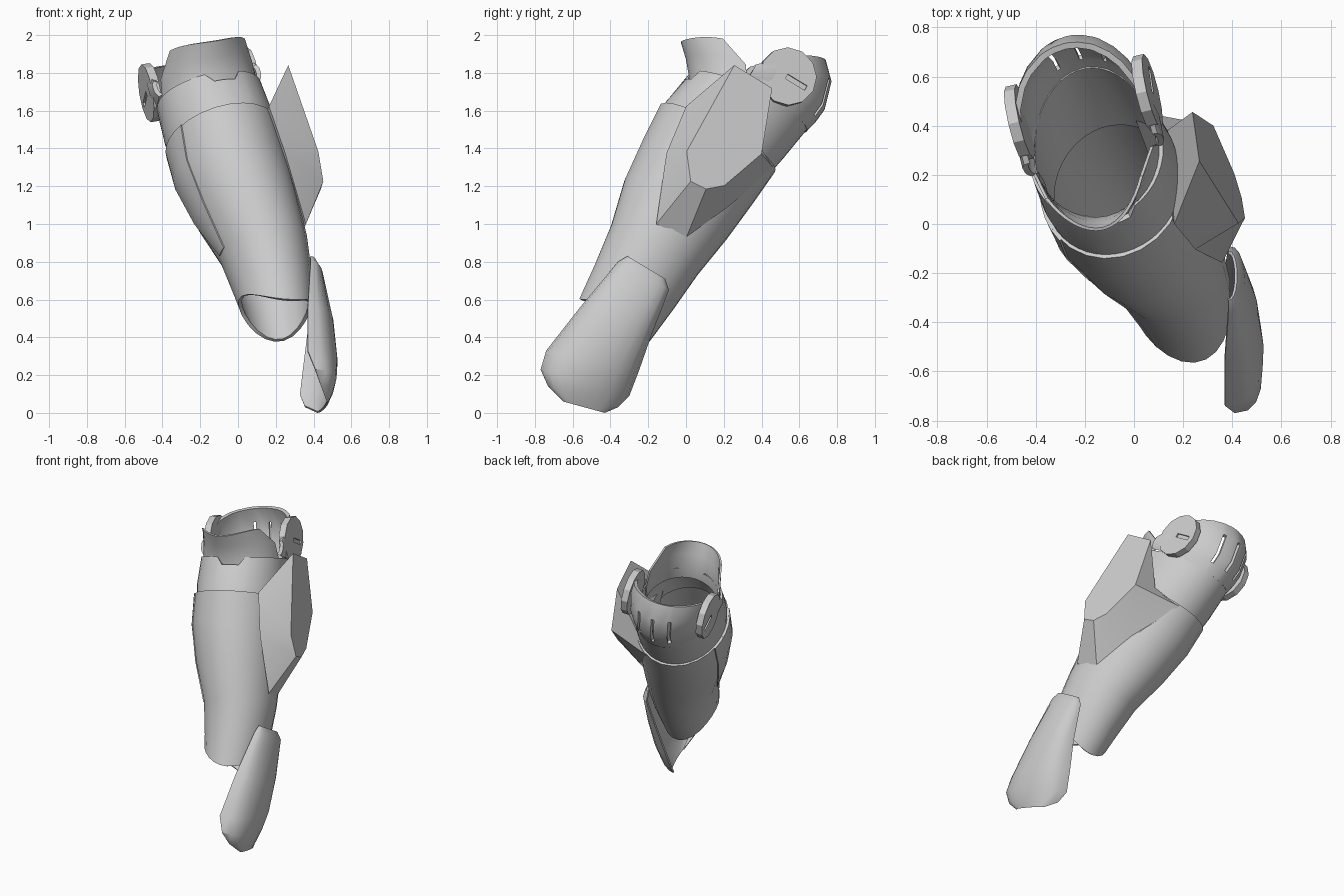
import bpy, bmesh
from math import sin, cos, radians, pi
from mathutils import Vector

cube = bpy.data.objects.get("Cube")
if cube:
    bpy.data.objects.remove(cube, do_unlink=True)

grey = bpy.data.materials.new("armour grey")
grey.use_nodes = True
grey.diffuse_color = (0.6, 0.6, 0.6, 1)
grey.node_tree.nodes["Principled BSDF"].inputs["Base Color"].default_value = (0.6, 0.6, 0.6, 1)

# Arm frame: across, back and along the forearm, starting at the wrist
ALONG = Vector((-0.25, 0.48, 0.845)).normalized()
BACK = ALONG.cross(Vector((0.965, 0.22, 0.14))).normalized()
ACROSS = BACK.cross(ALONG)
WRIST = Vector((0.2, -0.39, 0.49))


def arm(u, v, t):
    return WRIST + ACROSS * u + BACK * v + ALONG * t


def finish(name, bm, thickness=0, angle=35):
    mesh = bpy.data.meshes.new(name)
    bm.to_mesh(mesh)
    bm.free()
    ob = bpy.data.objects.new(name, mesh)
    bpy.context.collection.objects.link(ob)
    mesh.materials.append(grey)
    bpy.ops.object.select_all(action='DESELECT')
    ob.select_set(True)
    bpy.context.view_layer.objects.active = ob
    if thickness:
        mod = ob.modifiers.new("wall", 'SOLIDIFY')
        mod.thickness = thickness
        mod.offset = -1
        bpy.ops.object.modifier_apply(modifier=mod.name)
    bpy.ops.object.shade_smooth_by_angle(angle=radians(angle))
    return ob


def skin(name, rows, closed=False, thickness=0.02, hole=None):
    """Join rows of points into a shell; hole(row, column) leaves a face out."""
    bm = bmesh.new()
    grid = [[bm.verts.new(p) for p in row] for row in rows]
    n = len(rows[0])
    for j in range(len(rows) - 1):
        for i in range(n if closed else n - 1):
            if hole and hole(j, i):
                continue
            k = (i + 1) % n
            bm.faces.new((grid[j][i], grid[j][k], grid[j + 1][k], grid[j + 1][i]))
    return finish(name, bm, thickness)


def ring(degrees, right, left, front, back, t, grow=0):
    """Oval around the arm, with its own reach on each of the four sides."""
    a = radians(degrees)
    u = (right - left) / 2 + cos(a) * ((right + left) / 2 + grow)
    v = sin(a) * ((back if sin(a) > 0 else front) + grow)
    return arm(u, v, t)


# Forearm: reach to right, left, front, back, then distance from the wrist
forearm = [
    (0.21, 0.165, 0.212, 0.226, 0.0),
    (0.255, 0.17, 0.235, 0.25, 0.22),
    (0.285, 0.19, 0.262, 0.27, 0.44),
    (0.295, 0.26, 0.316, 0.315, 0.7),
    (0.3, 0.305, 0.335, 0.345, 0.95),
    (0.3, 0.3, 0.345, 0.363, 1.15),
]


# The wrist rim is cut back at the sides, most on the right
def wrist_cut(d, t):
    c = cos(radians(d))
    return 0.1 * c * c - 0.055 * c if t == 0 else t


skin("forearm_shell", [[ring(d, *s[:4], wrist_cut(d, s[4])) for d in range(0, 360, 15)]
                       for s in forearm], True)

# Thin panel over the right side of the forearm
spans = [(180, 198), (165, 206), (160, 211), (160, 215)]
panel = [[ring(a + (b - a) * i / 5, *s, grow=0.006) for i in range(6)]
         for s, (a, b) in zip(forearm[2:], spans)]
skin("forearm_side_panel", panel, thickness=0.008)


# Collar above the forearm, with a notch at the front of its rim
def collar_top(d):
    if abs(d - 276) < 15:
        return 1.33
    return 1.42 + 0.04 * sin(radians(d))


collar = [(0.285, 0.285, 0.33, 0.335, 0), (0.293, 0.293, 0.325, 0.365, 0.4), (0.28, 0.28, 0.295, 0.402, 1)]
skin("elbow_collar", [[ring(d, *s[:4], 1.09 + s[4] * (collar_top(d) - 1.09))
                       for d in range(0, 360, 8)] for s in collar], True, 0.025)

# Elbow cup with three long slots
slots = (64, 86, 108)
columns = [-8, 8, 24, 40, 52, 64, 68, 78, 86, 90, 100, 108, 112, 128, 140, 156, 172, 188]
cup = [(0.28, 0.402, 0), (0.293, 0.42, 0.2), (0.298, 0.428, 0.4), (0.298, 0.388, 0.78), (0.285, 0.305, 1)]


def cup_height(d, f):
    top = 1.53 + 0.28 * max(0, sin(radians(d))) ** 0.6
    return 1.43 + f * (top - 1.43)


skin("elbow_cup", [[ring(d, w, w, 0.31, b, cup_height(d, f)) for d in columns] for w, b, f in cup],
     thickness=0.025, hole=lambda j, i: j in (1, 2) and columns[i] in slots)

# Raised lip flaring out of the front of the collar, narrower at its top
lip = []
for f in (0, 0.35, 0.7, 1):
    row = []
    for i in range(-8, 9):
        d = 270 + i / 8 * (88 - 36 * f ** 3)
        lean = -sin(radians(d))
        top = 1.6 - 0.1 * lean ** 3
        row.append(ring(d, 0.262, 0.262, 0.255 + 0.16 * f ** 1.5, 0.3, 1.3 + f * (top - 1.3)))
    lip.append(row)
skin("front_lip", lip, thickness=0.012)


# Pivot discs on both sides of the elbow, each with a cut slot
def box_at(name, centre, size):
    bm = bmesh.new()
    bmesh.ops.create_cube(bm, size=1)
    for v in bm.verts:
        v.co = arm(*(c + s * x for c, s, x in zip(centre, size, v.co)))
    bmesh.ops.recalc_face_normals(bm, faces=bm.faces)
    return finish(name, bm)


for name, u, side in (("left_pivot_disc", 0.27, 1), ("right_pivot_disc", -0.27, -1)):
    cutter = box_at("slot_cutter", (u + side * 0.03, 0.19, 1.56), (0.035, 0.12, 0.028))
    cutter.hide_render = True
    bm = bmesh.new()
    bmesh.ops.create_cone(bm, cap_ends=True, segments=12, radius1=0.155, radius2=0.155, depth=0.045)
    for v in bm.verts:
        v.co = arm(u + v.co.z, 0.137 + v.co.x, 1.565 + v.co.y)
    bmesh.ops.recalc_face_normals(bm, faces=bm.faces)
    disc = finish(name, bm)
    mod = disc.modifiers.new("slot", 'BOOLEAN')
    mod.operation = 'DIFFERENCE'
    mod.object = cutter
    bpy.ops.object.modifier_apply(modifier=mod.name)
    bpy.ops.object.shade_flat()
    bpy.data.objects.remove(cutter, do_unlink=True)

# Side pod: flat outer face tapering down into the forearm
outer = [(-0.158, 1.43), (0.078, 1.43), (0.2, 1.09), (0.11, 0.833),
         (0.033, 0.763), (-0.058, 0.755), (-0.155, 0.885)]
inner = [(0.23, -0.25, 1.15), (0.26, 0.18, 1.17), (0.12, 0.33, 1.14), (0.25, 0.21, 0.8),
         (0.28, 0.09, 0.53), (0.285, -0.085, 0.5), (0.25, -0.22, 0.87)]
bm = bmesh.new()
face = [bm.verts.new(arm(0.42 + 0.045 * (1.43 - t), v, t)) for v, t in outer]
base = [bm.verts.new(arm(*p)) for p in inner]
bm.faces.new(face)
bm.faces.new(base[::-1])
for i in range(7):
    k = (i + 1) % 7
    bm.faces.new((face[i], base[i], base[k], face[k]))
bmesh.ops.recalc_face_normals(bm, faces=bm.faces)
finish("side_pod", bm, angle=25)

# Hand guard: front edge (x, y, z), back edge (x, y, z), bulge between them
guard = [
    ((0.47, -0.65, 0.06), (0.42, -0.43, 0.0), 0.02),
    ((0.44, -0.73, 0.14), (0.355, -0.36, 0.03), 0.095),
    ((0.41, -0.77, 0.23), (0.33, -0.30, 0.09), 0.145),
    ((0.37, -0.74, 0.33), (0.345, -0.25, 0.22), 0.17),
    ((0.37, -0.56, 0.56), (0.37, -0.18, 0.42), 0.135),
    ((0.385, -0.36, 0.80), (0.385, -0.09, 0.65), 0.065),
    ((0.385, -0.31, 0.83), (0.385, -0.11, 0.71), 0.035),
]
rows = []
for front, back, bulge in guard:
    row = []
    for w in range(11):
        a = pi * w / 10
        p = Vector(front).lerp(Vector(back), (1 - cos(a)) / 2)
        row.append(p + Vector((bulge * sin(a) ** 0.8, 0, 0)))
    rows.append(row)
skin("hand_guard", rows, thickness=0.012)
